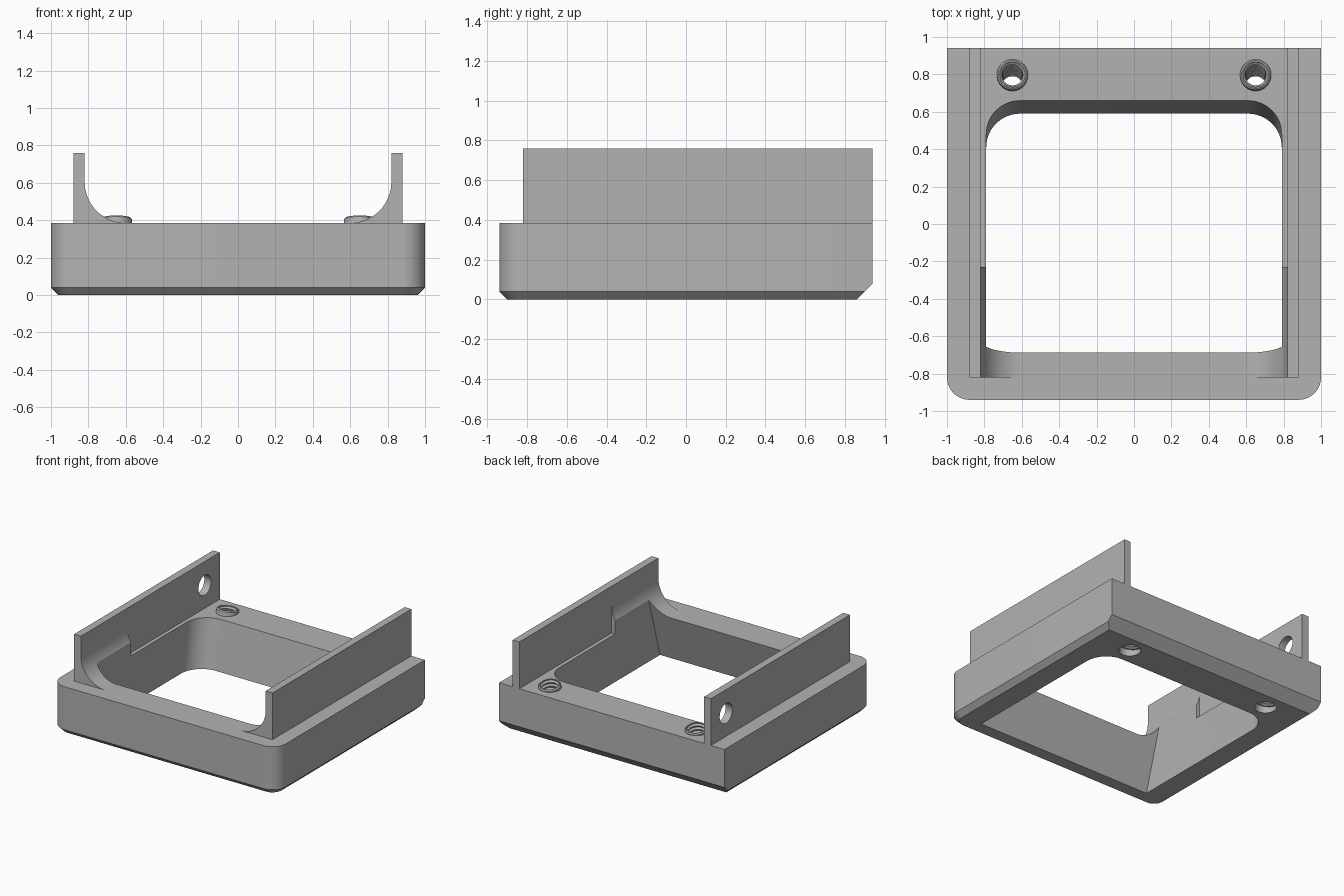
import bpy, bmesh, math
from mathutils import Vector

if "Cube" in bpy.data.objects:
    bpy.data.objects.remove(bpy.data.objects["Cube"])

grey = bpy.data.materials.new("plain grey")
grey.use_nodes = True
colour = (0.45, 0.45, 0.45, 1)
grey.diffuse_color = colour
grey.node_tree.nodes["Principled BSDF"].inputs["Base Color"].default_value = colour

TOP = 0.385          # top of the frame
TILT = 0.18          # lean of the rear wall and the screw holes
FRONT, BACK = -0.94, 0.94


def finish(bm, name):
    bmesh.ops.recalc_face_normals(bm, faces=bm.faces[:])
    mesh = bpy.data.meshes.new(name)
    bm.to_mesh(mesh)
    bm.free()
    mesh.materials.append(grey)
    ob = bpy.data.objects.new(name, mesh)
    bpy.context.collection.objects.link(ob)
    return ob


def loft(rings):
    """Closed solid through rings of equal point count."""
    bm = bmesh.new()
    loops = [[bm.verts.new(p) for p in ring] for ring in rings]
    n = len(loops[0])
    for a, b in zip(loops, loops[1:]):
        for i in range(n):
            j = (i + 1) % n
            bm.faces.new((a[i], a[j], b[j], b[i]))
    bm.faces.new(loops[0][::-1])
    bm.faces.new(loops[-1])
    return bm


def arc(cx, cy, r, start, end, steps=14):
    angles = [math.radians(start + (end - start) * i / steps) for i in range(steps + 1)]
    return [(cx + r * math.cos(a), cy + r * math.sin(a)) for a in angles]


def activate(ob):
    bpy.ops.object.select_all(action='DESELECT')
    ob.select_set(True)
    bpy.context.view_layer.objects.active = ob


def cut(ob, cutter):
    mod = ob.modifiers.new("cut", 'BOOLEAN')
    mod.operation = 'DIFFERENCE'
    mod.solver = 'EXACT'
    mod.object = cutter
    activate(ob)
    bpy.ops.object.modifier_apply(modifier=mod.name)


def rod(name, r, length, matrix_loc, rotation):
    bm = bmesh.new()
    bmesh.ops.create_cone(bm, cap_ends=True, segments=40, radius1=r, radius2=r, depth=length)
    ob = finish(bm, name)
    ob.location, ob.rotation_euler = matrix_loc, rotation
    return ob


# Frame: rounded front corners, bevelled underside
def outline(z, inset):
    w, f, r = 1 - inset, FRONT + inset, 0.12 - inset
    pts = arc(-w + r, f + r, r, 180, 270) + arc(w - r, f + r, r, 270, 360)
    pts += [(w, BACK), (-w, BACK)]
    return [(x, y, z) for x, y in pts]


bm = loft([outline(0, 0.04), outline(0.04, 0), outline(TOP, 0)])
res = bmesh.ops.bisect_plane(bm, geom=bm.verts[:] + bm.edges[:] + bm.faces[:],
                             plane_co=(0, BACK, 0.08), plane_no=(0, 1, -1), clear_outer=True)
rim = [e for e in res["geom_cut"] if isinstance(e, bmesh.types.BMEdge)]
bmesh.ops.holes_fill(bm, edges=rim)
frame = finish(bm, "frame")


# Opening: leaning front and rear walls, rounded rear corners
def opening(z):
    f, b, w, r = -0.80 + 0.29 * z, 0.59 + TILT * z, 0.79, 0.18
    pts = [(-w, f), (w, f)] + arc(w - r, b - r, r, 0, 90) + arc(-w + r, b - r, r, 90, 180)
    return [(x, y, z) for x, y in pts]


opening_cutter = finish(loft([opening(-0.1), opening(0.8)]), "opening_cutter")
cut(frame, opening_cutter)
parts, cutters = [frame], [opening_cutter]

lean = (-math.atan(TILT), 0, 0)
axis = Vector((0, TILT, 1)).normalized()

for side, label in ((1, "left"), (-1, "right")):
    # Upright side plate
    rect = [(0.82, TOP), (0.88, TOP), (0.88, 0.76), (0.82, 0.76)]
    plate = finish(loft([[(side * x, y, z) for x, z in rect] for y in (-0.82, BACK)]),
                   label + "_side_plate")
    if side < 0:
        pin = rod("pin_hole_cutter", 0.08, 0.4, (-0.85, 0.75, 0.57), (0, math.pi / 2, 0))
        cut(plate, pin)
        cutters.append(pin)

    # Concave fillet joining plate and frame at the front half
    curve = [(0.82, TOP)] + arc(0.60, TOP + 0.22, 0.22, 0, -90, 18)
    fillet = finish(loft([[(side * x, y, z) for x, z in curve] for y in (-0.82, -0.23)]),
                    label + "_fillet")
    cut(fillet, opening_cutter)

    # Leaning screw hole through the rear bar
    top = Vector((side * 0.65, 0.80, 0.412))
    drill = rod("screw_hole_cutter", 0.08, 1.0, top - axis * 0.2, lean)
    cut(frame, drill)
    cutters.append(drill)

    # Threaded insert with ridged bore
    turns, length = 12, 0.38
    profile = [(0.083, -length), (0.083, -0.008), (0.075, 0), (0.068, 0)]
    for i in range(turns):
        z = -length * i / turns
        profile += [(0.068, z - 0.008), (0.056, z - 0.02)]
    profile.append((0.068, -length))
    bm = bmesh.new()
    vs = [bm.verts.new((r, 0, z)) for r, z in profile]
    es = [bm.edges.new((vs[i], vs[(i + 1) % len(vs)])) for i in range(len(vs))]
    bmesh.ops.spin(bm, geom=vs + es, cent=(0, 0, 0), axis=(0, 0, 1),
                   angle=2 * math.pi, steps=36, use_merge=True)
    bmesh.ops.remove_doubles(bm, verts=bm.verts[:], dist=1e-5)
    insert = finish(bm, label + "_threaded_insert")
    insert.location, insert.rotation_euler = top, lean
    parts += [plate, fillet, insert]

for c in cutters:
    bpy.data.objects.remove(c)

for ob in parts:
    activate(ob)
    bpy.ops.object.shade_smooth_by_angle(angle=math.radians(25))
